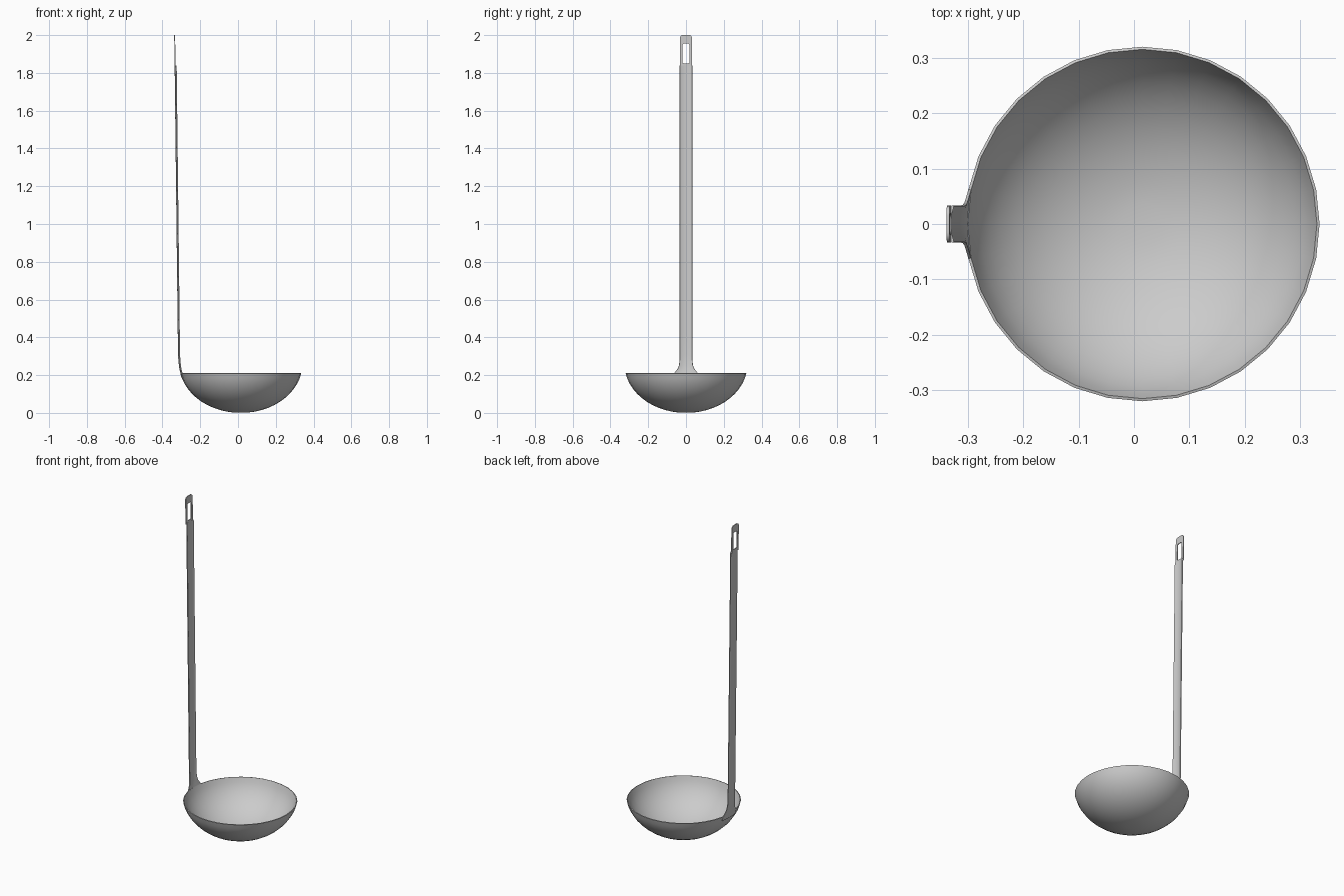
import bpy, bmesh
from math import sin, cos, pi, radians

if "Cube" in bpy.data.objects:
    bpy.data.objects.remove(bpy.data.objects["Cube"])

THICK = 0.005


def finish(name, verts, faces, merge=True):
    """Make a sheet-metal part: mesh, thickness, smooth shading."""
    me = bpy.data.meshes.new(name)
    me.from_pydata(verts, [], faces)
    bm = bmesh.new()
    bm.from_mesh(me)
    bmesh.ops.remove_doubles(bm, verts=bm.verts, dist=1e-5)
    bmesh.ops.recalc_face_normals(bm, faces=bm.faces)
    bm.to_mesh(me)
    bm.free()
    ob = bpy.data.objects.new(name, me)
    bpy.context.collection.objects.link(ob)
    mod = ob.modifiers.new("thickness", 'SOLIDIFY')
    mod.thickness = THICK
    mod.offset = 0
    bpy.context.view_layer.objects.active = ob
    ob.select_set(True)
    bpy.ops.object.modifier_apply(modifier=mod.name)
    bpy.ops.object.shade_smooth_by_angle(angle=radians(35))
    ob.select_set(False)
    return ob


def grid_faces(rows, cols, wrap=False):
    n = cols if wrap else cols - 1
    return [(r * cols + c, r * cols + (c + 1) % cols,
             (r + 1) * cols + (c + 1) % cols, (r + 1) * cols + c)
            for r in range(rows - 1) for c in range(n)]


# Bowl: cap of a squashed sphere, 32 sides
SIDES, RINGS, CX, RIM_R, RIM_Z = 32, 12, 0.015, 0.32, 0.21
T = radians(79)
a = (RIM_R - THICK / 2) / sin(T)
b = (RIM_Z - THICK / 2) / (1 - cos(T))
verts = []
for i in range(RINGS + 1):
    t = T * i / RINGS
    for j in range(SIDES):
        p = 2 * pi * j / SIDES
        verts.append((CX + a * sin(t) * cos(p), a * sin(t) * sin(p),
                      THICK / 2 + b * (1 - cos(t))))
faces = [f for f in grid_faces(RINGS + 1, SIDES, True)]
bowl = finish("bowl", verts, [f for f in faces if f[0] >= SIDES] +
              [tuple(range(SIDES, 2 * SIDES))])

# Handle: curved strip flaring into the rim; stations are (z, x, half width)
stations = [(0.185, -0.297, 0.066), (0.21, -0.3025, 0.062), (0.222, -0.305, 0.053),
            (0.235, -0.308, 0.043), (0.25, -0.310, 0.037), (0.27, -0.3125, 0.034),
            (0.305, -0.315, 0.033), (0.42, -0.3165, 0.033), (1.84, -0.333, 0.033)]
COLS = 9
verts = []
for z, x, w in stations:
    for c in range(COLS):
        u = 2 * c / (COLS - 1) - 1
        verts.append((x + 0.006 * u * u, u * w, z))
finish("handle", verts, grid_faces(len(stations), COLS))


# Hanging end: flat rounded plate with a rounded slot
def rounded_rect(w, z0, z1, r_low, r_top, steps=5):
    pts = []
    for sy, zc, r, start in ((1, z0, r_low, -90), (1, z1, r_top, 0),
                             (-1, z1, r_top, 90), (-1, z0, r_low, 180)):
        cz = zc + r if zc == z0 else zc - r
        for k in range(steps + 1):
            ang = radians(start + 90 * k / steps)
            y, z = sy * (w - r) + r * cos(ang), cz + r * sin(ang)
            pts.append((-0.333 - 0.0025 * (z - 1.84) / 0.16, y, z))
    return pts


outer = rounded_rect(0.033, 1.832, 2.0, 0.002, 0.018)
inner = rounded_rect(0.019, 1.85, 1.955, 0.009, 0.009)
finish("hanging_end", outer + inner, grid_faces(2, len(outer), True))
